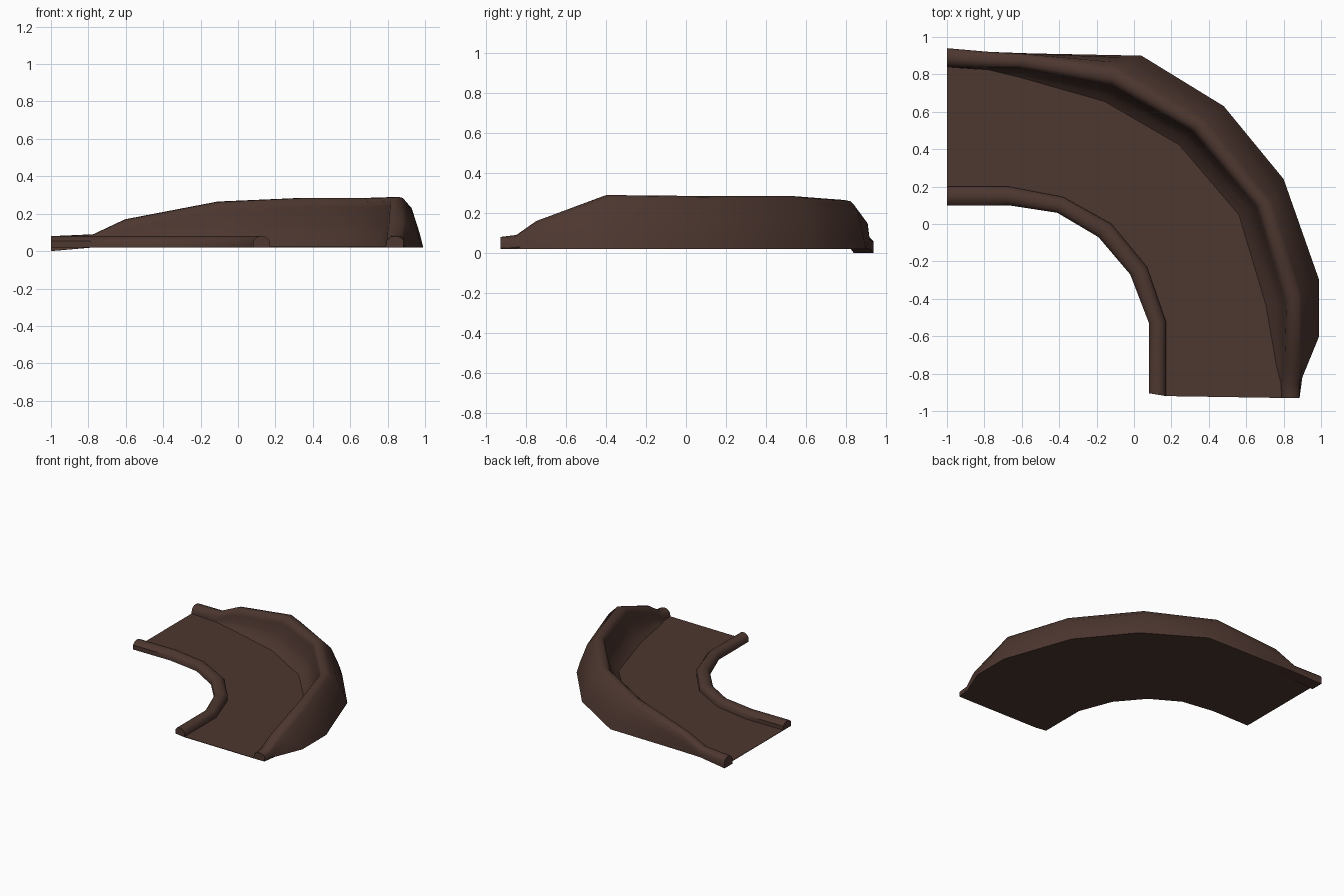
import bpy, bmesh
from mathutils import Vector

if "Cube" in bpy.data.objects:
    bpy.data.objects.remove(bpy.data.objects["Cube"])

brown = bpy.data.materials.new("dark brown")
brown.diffuse_color = (0.075, 0.038, 0.029, 1)
brown.use_nodes = True
brown.node_tree.nodes["Principled BSDF"].inputs["Base Color"].default_value = brown.diffuse_color

# plan-view stations along the bend, from the left end to the front end
IN_A = [(-1, .1), (-.83, .1), (-.67, .1), (-.41, .06), (-.19, -.07),
        (-.02, -.27), (.08, -.53), (.08, -.72), (.08, -.83), (.08, -.905)]
IN_B = [(-1, .2), (-.83, .2), (-.67, .2), (-.38, .145), (-.12, 0),
        (.07, -.23), (.17, -.52), (.17, -.72), (.17, -.83), (.17, -.92)]
OUT_A = [(-1, .84), (-.78, .83), (-.61, .83), (-.12, .74), (.31, .5),
         (.65, .1), (.81, -.42), (.80, -.75), (.79, -.85), (.79, -.93)]
OUT_B = [(-1, .94), (-.77, .92), (-.6, .91), (-.1, .84), (.38, .56),
         (.74, .12), (.895, -.38), (.90, -.75), (.885, -.85), (.885, -.93)]
FOOT = [(-1, .94), (-.77, .92), (-.55, .912), (.04, .9), (.48, .63),
        (.8, .24), (.99, -.3), (.99, -.6), (.9, -.82), (.885, -.93)]
TOP = [.08, .09, .17, .265, .285, .285, .29, .16, .09, .08]
BASE = [0, .02, .02, .02, .02, .02, .02, .02, .02, .02]


def at(a, b, t, z):
    """Point a fraction t of the way from plan point a to b, at height z."""
    p = Vector(a).lerp(Vector(b), t)
    return (p.x, p.y, z)


def loft(name, sections):
    """Join closed cross-sections into a capped solid."""
    bm = bmesh.new()
    rings = [[bm.verts.new(p) for p in s] for s in sections]
    n = len(rings[0])
    for r, s in zip(rings, rings[1:]):
        for i in range(n):
            j = (i + 1) % n
            bm.faces.new((r[i], r[j], s[j], s[i]))
    bm.faces.new(rings[0])
    bm.faces.new(rings[-1][::-1])
    bmesh.ops.remove_doubles(bm, verts=bm.verts, dist=.0005)
    bmesh.ops.recalc_face_normals(bm, faces=bm.faces)
    me = bpy.data.meshes.new(name)
    bm.to_mesh(me)
    bm.free()
    me.materials.append(brown)
    ob = bpy.data.objects.new(name, me)
    bpy.context.collection.objects.link(ob)
    bpy.ops.object.select_all(action='DESELECT')
    ob.select_set(True)
    bpy.context.view_layer.objects.active = ob
    bpy.ops.object.shade_smooth_by_angle(angle=0.8)


# rounded low rail on the inside of the bend
RAIL = [(0, .02), (0, .055), (.2, .074), (.4, .08), (.6, .08), (.8, .074), (1, .055), (1, .02)]
loft("inner_rail", [[at(a, b, t, z) for t, z in RAIL] for a, b in zip(IN_A, IN_B)])

# banked wall, raised rail and outer skirt; thin floor up to the wall base
bank, floor = [], []
for ib, a, b, c, t, z0 in zip(IN_B, OUT_A, OUT_B, FOOT, TOP, BASE):
    width = (Vector(ib) - Vector(a)).length
    off = .5 * (t - .08) / width
    lip = t - .05
    bank.append([
        at(a, ib, off, z0),
        at(a, ib, off * .5, z0 + .22 * (lip - z0)),
        at(a, ib, off * .2, z0 + .55 * (lip - z0)),
        at(a, b, 0, lip),
        at(a, b, .06, t - .022),
        at(a, b, .3, t - .003),
        at(a, b, .55, t),
        at(a, b, .85, t - .006),
        at(a, b, 1, t - .022),
        at(b, c, .35, t - .06),
        at(b, c, .8, z0 + .35 * (lip - z0)),
        at(c, c, 0, z0)])
    edge = at(a, ib, off, 0)[:2]
    floor.append([at(ib, edge, 0, .02), at(ib, edge, 0, .024),
                  at(ib, edge, 1, .024), at(ib, edge, 1, .02)])
loft("outer_bank", bank)
loft("track_floor", floor)
